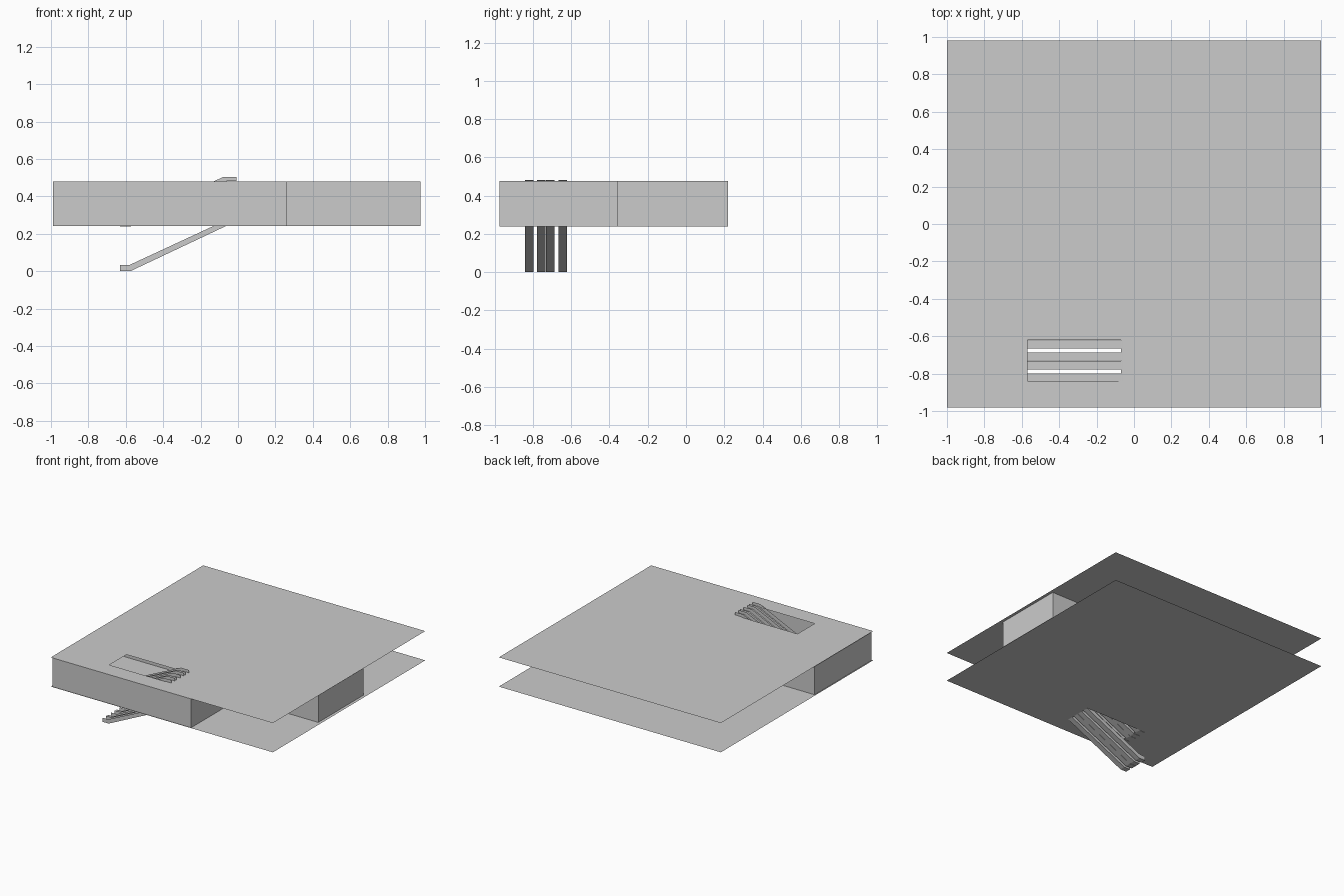
import bpy

if "Cube" in bpy.data.objects:
    bpy.data.objects.remove(bpy.data.objects["Cube"])

FLOOR_Z, CEIL_Z = 0.24, 0.478


def make(name, verts, faces):
    mesh = bpy.data.meshes.new(name)
    mesh.from_pydata(verts, [], faces)
    obj = bpy.data.objects.new(name, mesh)
    bpy.context.collection.objects.link(obj)
    return obj


# Thin slab with a rectangular stair opening
def slab(name, z):
    x0, x1, y0, y1 = -0.57, -0.07, -0.84, -0.62
    outer = [(-1, -0.98), (1, -0.98), (1, 0.98), (-1, 0.98)]
    inner = [(x0, y0), (x1, y0), (x1, y1), (x0, y1)]
    verts = [(x, y, z) for x, y in outer + inner]
    faces = [(i, (i + 1) % 4, (i + 1) % 4 + 4, i + 4) for i in range(4)]
    make(name, verts, faces)


slab("floor_slab", FLOOR_Z)
slab("ceiling_slab", CEIL_Z)

# Perimeter walls, one stepped outline, open top and bottom
outline = [(-0.99, -0.975), (0.26, -0.975), (0.26, -0.36), (0.975, -0.36),
           (0.975, 0.22), (-0.32, 0.22), (-0.32, -0.24), (-0.99, -0.24)]
n = len(outline)
make("room_walls",
     [(x, y, z) for z in (FLOOR_Z, CEIL_Z) for x, y in outline],
     [(i, (i + 1) % n, (i + 1) % n + n, i + n) for i in range(n)])

# Stair ramps: four U-shaped channels side by side, foot and landing level
bottom = [(-0.63, 0.0), (-0.575, 0.0), (-0.06, 0.243), (-0.008, 0.243)]
top = [(-0.63, 0.033), (-0.58, 0.033), (-0.078, 0.266), (-0.008, 0.266)]
strips = [(-0.842, -0.798), (-0.778, -0.733), (-0.731, -0.686), (-0.666, -0.622)]


def channel(name, y0, y1, dz):
    rows = [(top, y0), (bottom, y0), (bottom, y1), (top, y1)]
    verts = [(x, y, z + dz) for prof, y in rows for x, z in prof]
    faces = [(r * 4 + c, r * 4 + 4 + c, r * 4 + 5 + c, r * 4 + 1 + c)
             for r in range(3) for c in range(3)]
    # flip so that the outer sides face outward
    make(name, verts, faces)


for level, dz in (("lower", 0.0), ("upper", 0.238)):
    for k, (y0, y1) in enumerate(strips):
        channel(f"{level}_stair_channel_{k + 1}", y0, y1, dz)
